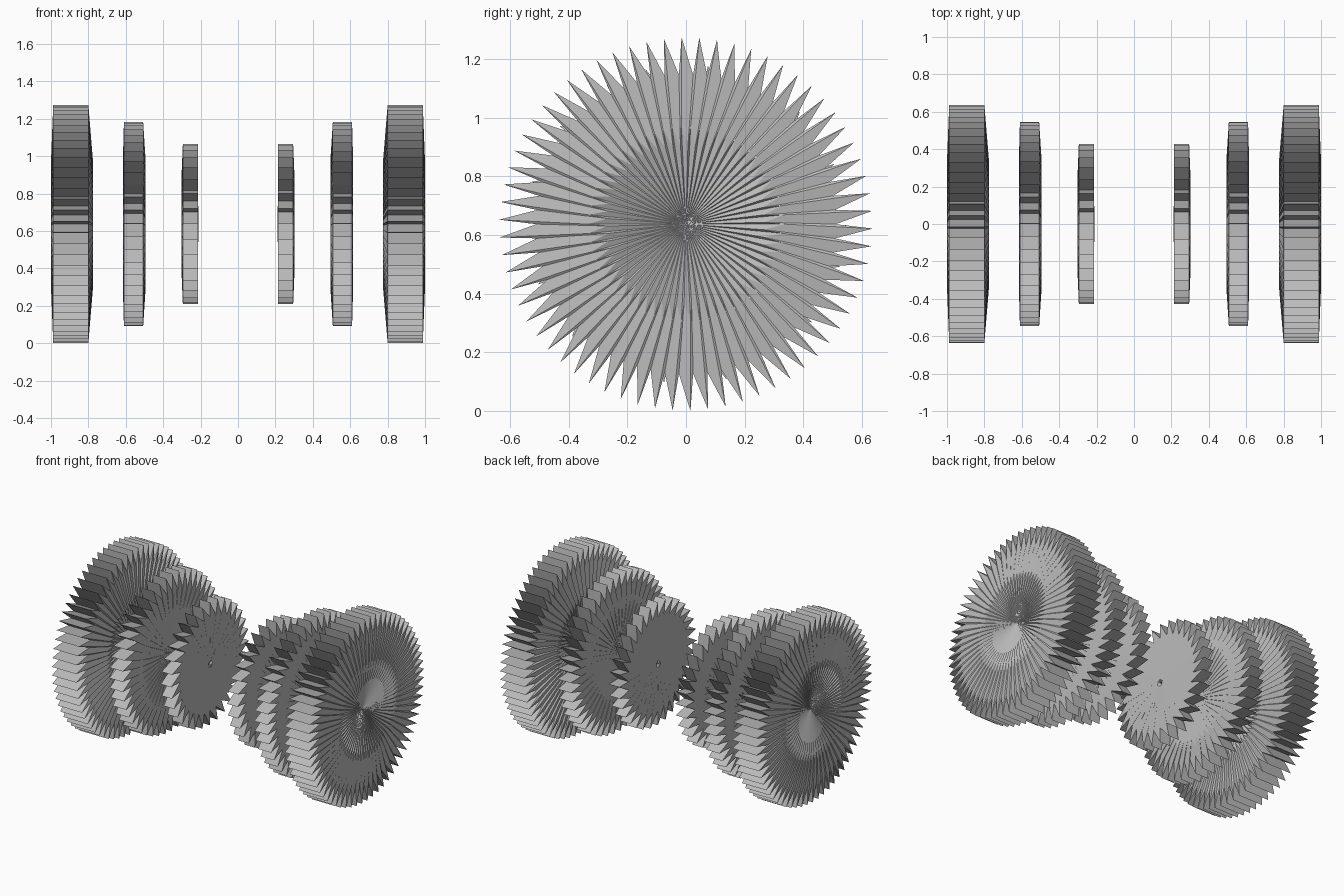
import bpy, bmesh
from math import cos, sin, pi

cube = bpy.data.objects.get("Cube")
if cube:
    bpy.data.objects.remove(cube, do_unlink=True)

grey = bpy.data.materials.new("plain grey")
grey.use_nodes = True
colour = (0.5, 0.5, 0.5, 1)
grey.diffuse_color = colour
grey.node_tree.nodes["Principled BSDF"].inputs["Base Color"].default_value = colour

AXIS_Z = 0.637


def star_ring(bm, x, teeth, tip, root, lean, turn):
    """Loop of alternating valleys and leaning tooth tips around the x axis."""
    pitch = 2 * pi / teeth
    ring = []
    for i in range(teeth):
        for r, shift in ((root, 0), (tip, 0.5 + lean)):
            a = (i + shift + turn) * pitch
            ring.append(bm.verts.new((x, r * cos(a), AXIS_Z + r * sin(a))))
    return ring


def toothed_wheel(name, side, teeth, tip, root, lean, faces, inset, dish):
    """Toothed slab; each cap rises to a smaller star, then dips to its centre."""
    inner, outer = faces
    (in_x, in_scale), (out_x, out_scale) = inset
    bm = bmesh.new()
    # Each step is x position, scale and turn from the inner to the outer hub
    steps = ((in_x, in_scale, 0.25), (inner, 1, 0), (outer, 1, 0), (out_x, out_scale, 0.25))
    rings = [star_ring(bm, side * x, teeth, tip * s, root * s, lean, t) for x, s, t in steps]
    n = teeth * 2
    for a, b in zip(rings, rings[1:]):
        for i in range(n):
            j = (i + 1) % n
            bm.faces.new((a[i], a[j], b[j], b[i]))
    # Shallow conical hubs
    for ring, x in ((rings[0], in_x + dish), (rings[-1], out_x - dish)):
        centre = bm.verts.new((side * x, 0, AXIS_Z))
        for i in range(n):
            bm.faces.new((ring[i], ring[(i + 1) % n], centre))
    bmesh.ops.recalc_face_normals(bm, faces=bm.faces)
    mesh = bpy.data.meshes.new(name)
    bm.to_mesh(mesh)
    bm.free()
    mesh.materials.append(grey)
    bpy.context.collection.objects.link(bpy.data.objects.new(name, mesh))


# Matching wheels at both ends
for label, side in (("left", 1), ("right", -1)):
    toothed_wheel(label + "_large_wheel", side, 66, 0.637, 0.51, 0.25,
                  (0.80, 0.988), ((0.775, 0.526), (1.0, 0.526)), 0.04)
    toothed_wheel(label + "_medium_wheel", side, 48, 0.546, 0.43, 0.45,
                  (0.507, 0.61), ((0.495, 0.66), (0.615, 0.66)), 0.01)
    toothed_wheel(label + "_small_wheel", side, 32, 0.428, 0.325, 0.5,
                  (0.215, 0.295), ((0.212, 0.06), (0.303, 0.55)), 0.01)
